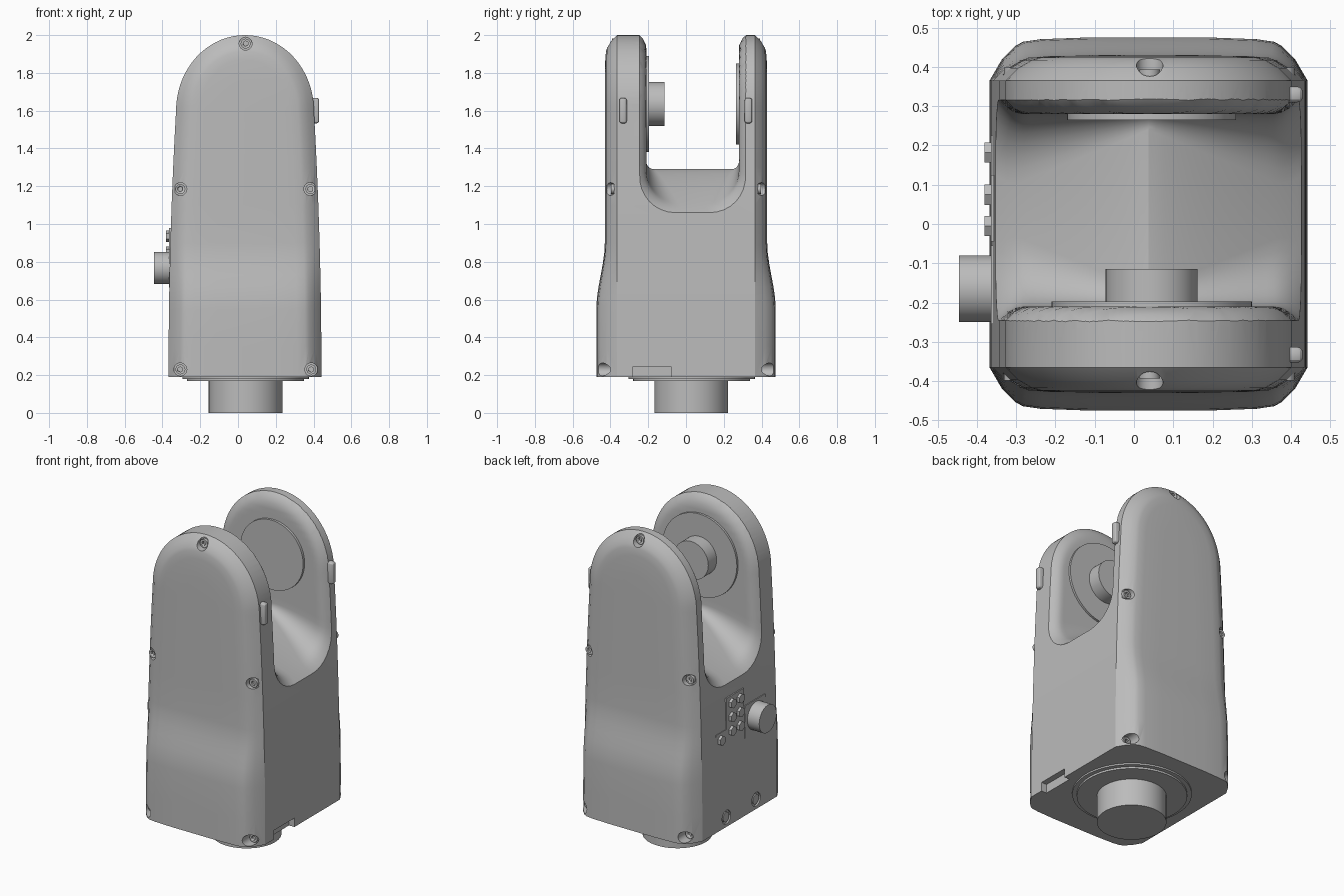
import bpy, bmesh
from math import sin, cos, pi, sqrt
from mathutils import Vector, Matrix

if "Cube" in bpy.data.objects:
    bpy.data.objects.remove(bpy.data.objects["Cube"])

grey = bpy.data.materials.new("plain_grey")
grey.use_nodes = True
grey.diffuse_color = (0.5, 0.5, 0.5, 1)
grey.node_tree.nodes["Principled BSDF"].inputs["Base Color"].default_value = (0.5, 0.5, 0.5, 1)

CX, SPRING, RX, RZ = 0.037, 1.6, 0.365, 0.4   # arch centre, spring line and radii


def add(name, bm):
    bmesh.ops.recalc_face_normals(bm, faces=bm.faces)
    me = bpy.data.meshes.new(name)
    bm.to_mesh(me)
    bm.free()
    me.materials.append(grey)
    ob = bpy.data.objects.new(name, me)
    bpy.context.collection.objects.link(ob)
    return ob


def activate(ob):
    bpy.ops.object.select_all(action='DESELECT')
    ob.select_set(True)
    bpy.context.view_layer.objects.active = ob


def smooth(ob, angle=0.5):
    activate(ob)
    bpy.ops.object.shade_smooth_by_angle(angle=angle)
    return ob


def cylinder(name, radius, start, end, sides=48):
    a, b = Vector(start), Vector(end)
    bm = bmesh.new()
    turn = (b - a).to_track_quat('Z', 'Y').to_matrix().to_4x4()
    bmesh.ops.create_cone(bm, cap_ends=True, segments=sides, radius1=radius, radius2=radius,
                          depth=(b - a).length, matrix=Matrix.Translation((a + b) / 2) @ turn)
    return smooth(add(name, bm))


def box(name, centre, size, bevel=0):
    bm = bmesh.new()
    bmesh.ops.create_cube(bm, size=1, matrix=Matrix.Translation(centre) @ Matrix.Diagonal((*size, 1)))
    if bevel:
        bmesh.ops.bevel(bm, geom=bm.edges[:], offset=bevel, segments=3, affect='EDGES', profile=0.5)
    return smooth(add(name, bm))


def cut(ob, cutter):
    activate(ob)
    mod = ob.modifiers.new("cut", 'BOOLEAN')
    mod.operation, mod.solver, mod.object = 'DIFFERENCE', 'EXACT', cutter
    bpy.ops.object.modifier_apply(modifier=mod.name)
    bpy.data.objects.remove(cutter)


def half_width(z):
    return 0.405 - 0.04 * max(0, (z - 0.2) / 1.4) ** 2


def face_y(z):
    t = min(1, max(0, (z - 0.55) / 0.35))
    return 0.475 - 0.045 * t * t * (3 - 2 * t)


def arch(inset):
    """Arch outline from the lower right, over the top, to the lower left."""
    levels = [0.19, 0.35, 0.55, 0.61, 0.67, 0.73, 0.79, 0.85, 0.9, 1.1, 1.3, 1.45]
    side = [(half_width(z) - inset, z) for z in levels]
    top = [((RX - inset) * cos(pi * k / 36), SPRING + (RZ - inset) * sin(pi * k / 36)) for k in range(37)]
    return [(CX + u, z) for u, z in side + top + [(-u, z) for u, z in reversed(side)]]


# Housing: nested arch outlines running from the front face to the back face
bm = bmesh.new()
shape = [(1, 0.25), (0.96, 0.13), (0.9, 0.085), (0.8, 0.065), (0.5, 0.032), (0, 0)]
layers = [(-1, t, d) for t, d in shape] + [(1, t, d) for t, d in reversed(shape)]
rings = []
for sign, t, inset in layers:
    rings.append([bm.verts.new((x, sign * (0.365 + (face_y(z) - 0.365) * t), z)) for x, z in arch(inset)])
n = len(rings[0])
for a, b in zip(rings, rings[1:]):
    for i in range(n - 1):
        bm.faces.new((a[i], a[i + 1], b[i + 1], b[i]))
for ring in (rings[0], rings[-1]):
    for i in range(n // 2 - 1):
        bm.faces.new((ring[i], ring[i + 1], ring[n - 2 - i], ring[n - 1 - i]))
    bm.faces.new((ring[n // 2 - 1], ring[n // 2], ring[n // 2 + 1]))
bm.faces.new([r[0] for r in rings] + [r[-1] for r in reversed(rings)])
housing = add("housing", bm)


# Slot between the arms: a U section whose floor falls away from a central ridge
def flare(u, z):
    if z < SPRING:
        d = half_width(z) - abs(u)
    else:
        d = 0.38 * (1 - sqrt((u / RX) ** 2 + ((z - SPRING) / RZ) ** 2))
    return 0.035 * min(1.6, max(0, 1 - d / 0.06)) ** 2


bm = bmesh.new()
sections = []
for k in range(49):
    u = -0.48 + 0.02 * k
    s = min(1.2, abs(u) / 0.39)
    floor, r = 1.29 - 0.23 * s ** 1.2, 0.04 + 0.16 * s
    half = []
    for j in range(9):
        a = pi / 2 * j / 8
        half.append((0.245 + flare(u, floor + r) - r * (1 - sin(a)), floor + r * (1 - cos(a))))
    for j in range(1, 21):
        z = floor + r + (2.1 - floor - r) * j / 20
        half.append((0.245 + flare(u, z), z))
    loop = [(-y, z) for y, z in reversed(half)] + half
    sections.append([bm.verts.new((CX + u, 0.035 + y, z)) for y, z in loop])
m = len(sections[0])
for a, b in zip(sections, sections[1:]):
    for i in range(m):
        bm.faces.new((a[i], a[(i + 1) % m], b[(i + 1) % m], b[i]))
bm.faces.new(sections[0])
bm.faces.new(sections[-1])
cut(housing, add("slot_cutter", bm))

# Screw holes with hex-socket heads, front and back
for side, sign in (("front", -1), ("back", 1)):
    for k, (x, z, seat) in enumerate([(0.04, 1.955, 0.375), (-0.305, 1.185, 0.38), (0.383, 1.185, 0.38),
                                      (-0.305, 0.23, 0.385), (0.388, 0.23, 0.385)]):
        cut(housing, cylinder("hole_cutter", 0.034, (x, sign * seat, z), (x, sign * 0.6, z), 24))
        head = cylinder(f"{side}_screw_{k + 1}", 0.026, (x, sign * (seat - 0.01), z),
                        (x, sign * (seat + 0.018), z), 24)
        cut(head, cylinder("socket_cutter", 0.014, (x, sign * (seat + 0.004), z), (x, sign * 0.6, z), 6))

# Finger notch at the lower left edge, and two plug recesses on the right side
cut(housing, box("notch_cutter", (0.45, -0.18, 0.2), (0.09, 0.2, 0.09)))
for k, y in enumerate((0.13, -0.16)):
    cut(housing, cylinder("recess_cutter", 0.042, (-0.358, y, 0.25), (-0.5, y, 0.25), 32))
    cylinder(f"plug_{k + 1}", 0.03, (-0.34, y, 0.25), (-0.366, y, 0.25), 32)
smooth(housing)

# Pivot discs and shaft on the inner arm faces
cylinder("front_pivot_disc", 0.255, (0.045, -0.24, 1.635), (0.045, -0.197, 1.635), 64)
cylinder("pivot_shaft", 0.117, (0.045, -0.2, 1.635), (0.045, -0.115, 1.635))
cylinder("back_pivot_disc", 0.215, (0.045, 0.3, 1.635), (0.045, 0.265, 1.635), 64)

# Base flange and output shaft
cylinder("base_flange", 0.31, (0.04, 0.03, 0.168), (0.04, 0.03, 0.21), 64)
cylinder("base_ring", 0.335, (0.04, 0.03, 0.18), (0.04, 0.03, 0.21), 64)
cylinder("base_shaft", 0.195, (0.04, 0.027, 0), (0.04, 0.027, 0.2), 64)

# Latches on the left edges of the arms
for name, y in (("front_latch", -0.333), ("back_latch", 0.33)):
    box(name, (0.405, y, 1.6), (0.05, 0.04, 0.135), 0.014)

# Knob and keypad on the right side
SIDE = -0.362
box("knob_plate", (SIDE + 0.002, -0.155, 0.765), (0.008, 0.2, 0.2))
cylinder("knob", 0.085, (SIDE + 0.02, -0.165, 0.767), (-0.445, -0.165, 0.767))
box("keypad_plate", (SIDE + 0.002, 0.04, 0.845), (0.008, 0.17, 0.27))
box("keypad_foot", (SIDE + 0.002, 0.175, 0.75), (0.008, 0.1, 0.08))
keys = [(y, z) for y in (-0.005, 0.075) for z in (0.765, 0.85, 0.935)] + [(0.182, 0.745)]
for k, (y, z) in enumerate(keys):
    cylinder(f"key_{k + 1}", 0.03, (SIDE + 0.02, y, z), (-0.381, y, z), 6)
